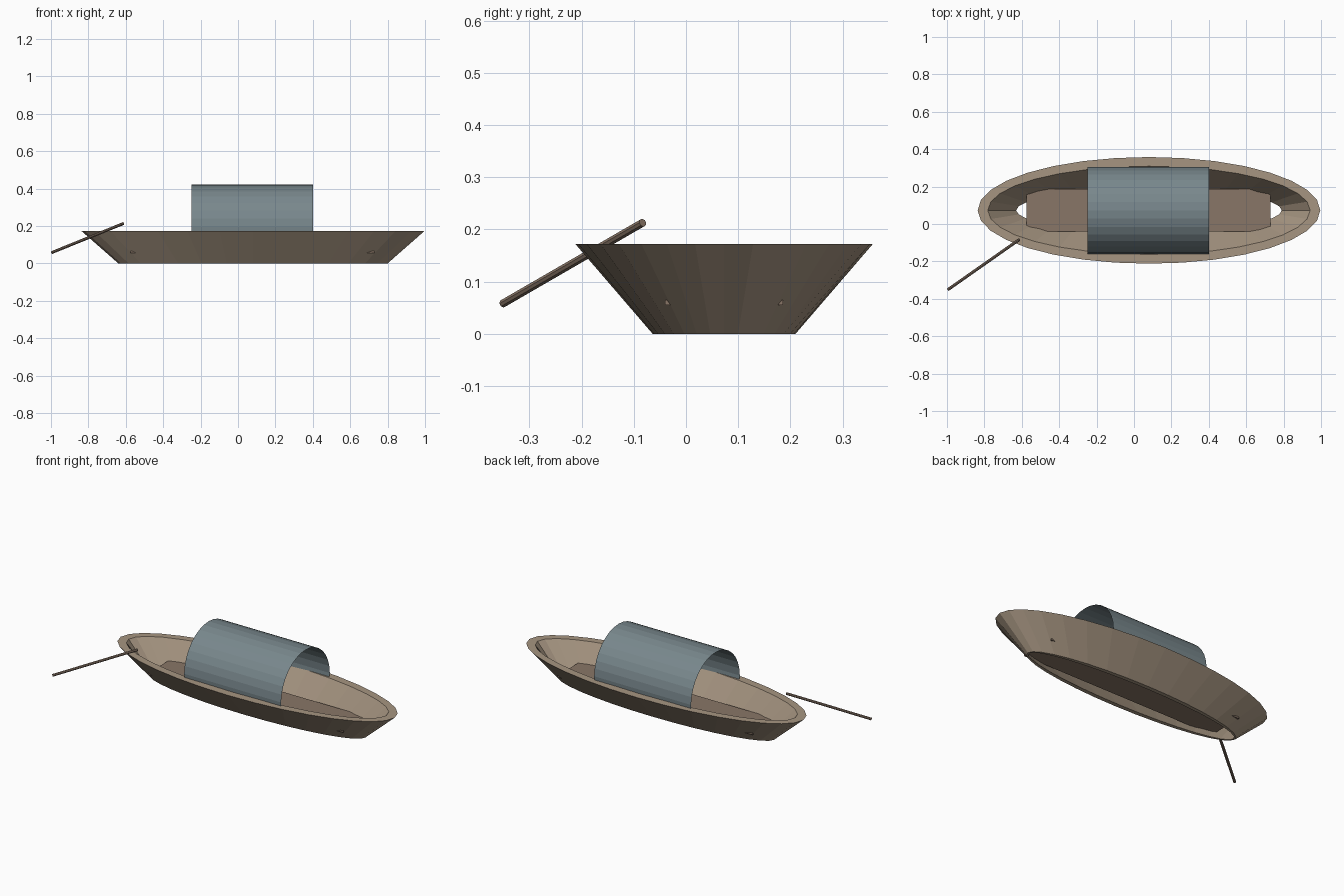
import bpy, bmesh
from math import sin, cos, pi, radians
from mathutils import Vector

if "Cube" in bpy.data.objects:
    bpy.data.objects.remove(bpy.data.objects["Cube"])

CX, CY = 0.08, 0.073   # centre of the hull


def material(name, rgb):
    m = bpy.data.materials.new(name)
    m.diffuse_color = (*rgb, 1)
    m.use_nodes = True
    m.node_tree.nodes["Principled BSDF"].inputs["Base Color"].default_value = m.diffuse_color
    return m


wood = material("hull_wood", (0.38, 0.30, 0.22))
plank = material("floor_wood", (0.25, 0.18, 0.135))
cloth = material("canopy_cloth", (0.19, 0.245, 0.265))


def make(name, bm, mat):
    bmesh.ops.recalc_face_normals(bm, faces=bm.faces[:])
    me = bpy.data.meshes.new(name)
    bm.to_mesh(me)
    bm.free()
    me.materials.append(mat)
    ob = bpy.data.objects.new(name, me)
    bpy.context.collection.objects.link(ob)
    return ob


def bridge(bm, a, b, closed=True):
    n = len(a)
    for i in range(n if closed else n - 1):
        j = (i + 1) % n
        bm.faces.new((a[i], a[j], b[j], b[i]))


# Hull: open-bottomed elliptical shell, (half length, half width, height) per ring
bm = bmesh.new()
N = 32
rings = []
for a, b, z in [(0.72, 0.137, 0), (0.916, 0.285, 0.172),
                (0.862, 0.236, 0.172), (0.71, 0.112, 0)]:
    rings.append([bm.verts.new((CX + a * cos(2 * pi * i / N),
                                CY + b * sin(2 * pi * i / N), z)) for i in range(N)])
for k in range(4):
    bridge(bm, rings[k], rings[(k + 1) % 4])
make("hull", bm, wood)

# Floor: thin plank whose corners just pierce the hull
bm = bmesh.new()
bmesh.ops.create_cube(bm, size=1)
bmesh.ops.scale(bm, vec=(1.305, 0.226, 0.01), verts=bm.verts)
bmesh.ops.translate(bm, vec=(0.0775, CY, 0.06), verts=bm.verts)
make("floor", bm, plank)

# Canopy: single-sheet arch, tucked in slightly at the rim
bm = bmesh.new()
R, S = 0.233, 18
arches = []
for x in (-0.248, 0.4):
    arches.append([bm.verts.new((x, CY + R * cos(t), 0.19 + R * sin(t)))
                   for t in (radians(-10 + 200 * i / S) for i in range(S + 1))])
bridge(bm, *arches, closed=False)
make("canopy", bm, cloth)

# Oar: slim pole leaning over the rim
p, q = Vector((-0.995, -0.351, 0.058)), Vector((-0.613, -0.083, 0.213))
bm = bmesh.new()
bmesh.ops.create_cone(bm, cap_ends=True, segments=8, radius1=0.008,
                      radius2=0.008, depth=(q - p).length)
oar = make("oar", bm, plank)
oar.location = (p + q) / 2
oar.rotation_euler = (q - p).to_track_quat('Z', 'Y').to_euler()
